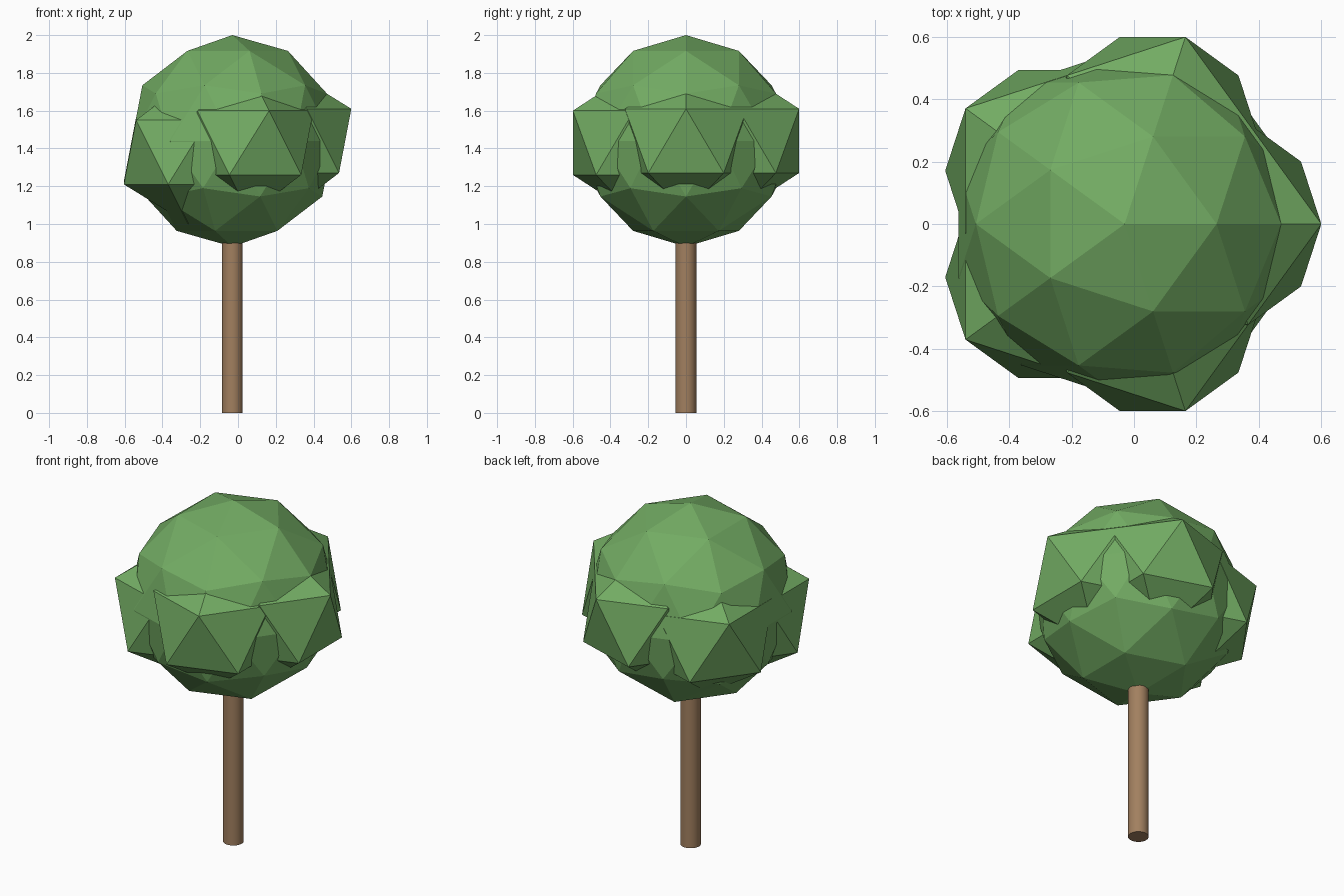
import bpy
from math import cos, sin, radians

cube = bpy.data.objects.get("Cube")
if cube:
    bpy.data.objects.remove(cube, do_unlink=True)


def make_material(name, rgb):
    mat = bpy.data.materials.new(name)
    mat.use_nodes = True
    mat.diffuse_color = (*rgb, 1)
    mat.node_tree.nodes["Principled BSDF"].inputs["Base Color"].default_value = (*rgb, 1)
    return mat


leaf_green = make_material("leaf_green", (0.17, 0.41, 0.125))
bark_brown = make_material("bark_brown", (0.36, 0.215, 0.115))

AXIS_X = -0.03      # trunk and crown share this axis
CROWN_Z = 1.44


def leaf_ball(name, radius, location, subdivisions):
    bpy.ops.mesh.primitive_ico_sphere_add(
        subdivisions=subdivisions, radius=radius, location=location)
    ball = bpy.context.object
    ball.name = name
    ball.data.materials.append(leaf_green)
    return ball


# Trunk, running up into the crown
TRUNK_TOP = 1.0
bpy.ops.mesh.primitive_cylinder_add(
    vertices=32, radius=0.055, depth=TRUNK_TOP, location=(AXIS_X, 0, TRUNK_TOP / 2))
trunk = bpy.context.object
trunk.name = "trunk"
trunk.data.materials.append(bark_brown)
bpy.ops.object.shade_smooth_by_angle(angle=radians(30))

# Main faceted crown
leaf_ball("crown", 0.56, (AXIS_X, 0, CROWN_Z), 2)

# Five coarse clumps around the crown, each at a slightly different height
drops = {0: 0, 72: 0, 144: 0.045, 216: 0.06, 288: 0.01}
for angle, drop in drops.items():
    a = radians(angle)
    leaf_ball(f"leaf_clump_{angle}", 0.38,
              (AXIS_X + 0.29 * cos(a), 0.29 * sin(a), CROWN_Z - drop), 1)
